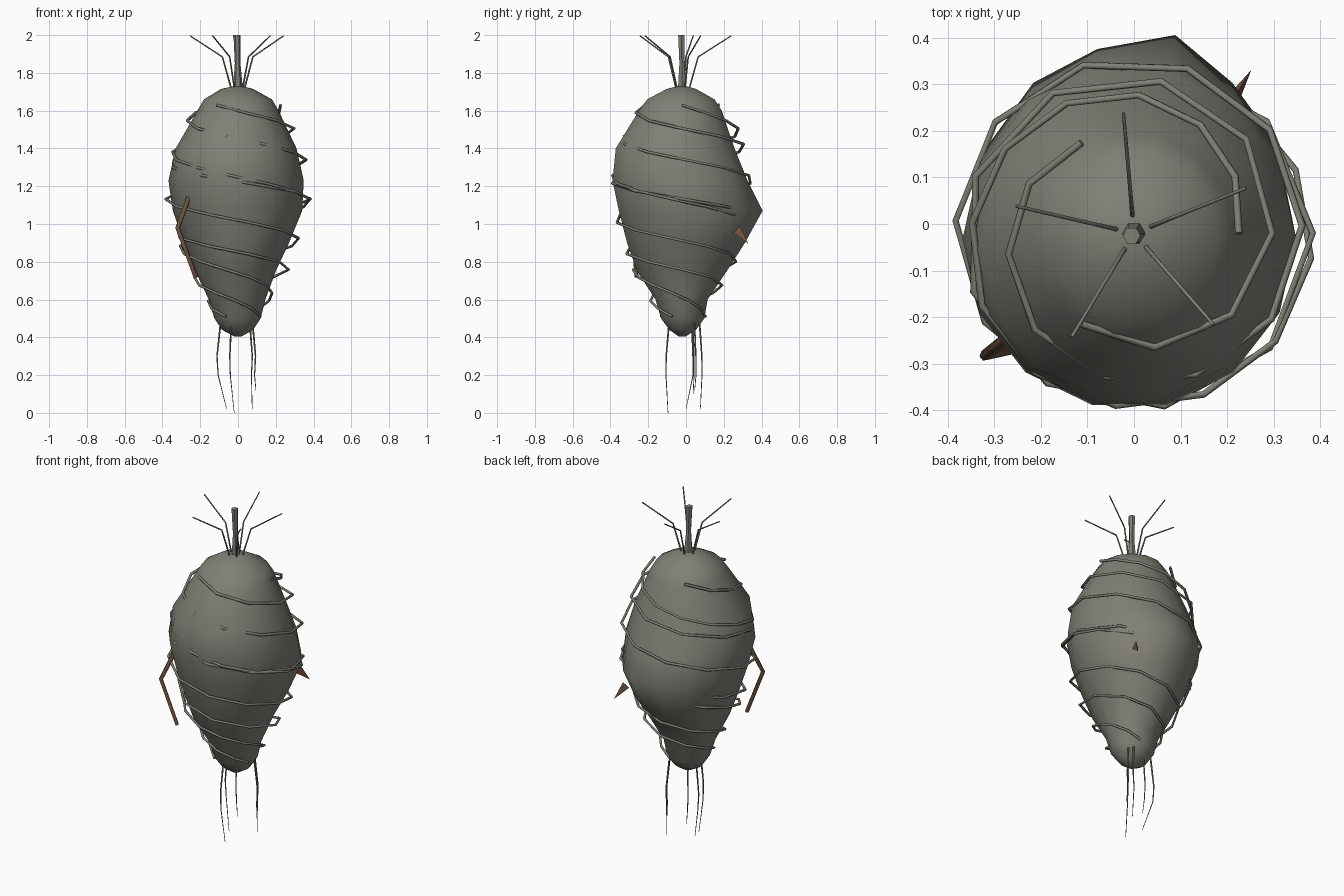
import bpy, bmesh
from math import sin, cos, tau, radians
from mathutils import Vector

cube = bpy.data.objects.get("Cube")
if cube:
    bpy.data.objects.remove(cube, do_unlink=True)


def make_material(name, color):
    mat = bpy.data.materials.new(name)
    mat.use_nodes = True
    mat.diffuse_color = (*color, 1)
    shader = mat.node_tree.nodes["Principled BSDF"]
    shader.inputs["Base Color"].default_value = (*color, 1)
    shader.inputs["Roughness"].default_value = 0.9
    return mat


grey = make_material("husk grey", (0.215, 0.215, 0.185))
brown = make_material("bark brown", (0.16, 0.085, 0.052))
AXIS = Vector((0, -0.02, 0))


def add_mesh(name, mesh, mat, smooth=True):
    obj = bpy.data.objects.new(name, mesh)
    bpy.context.scene.collection.objects.link(obj)
    mesh.materials.clear()
    mesh.materials.append(mat)
    for poly in mesh.polygons:
        poly.use_smooth = smooth
    return obj


def tube(name, points, start, end, mat):
    """Thin tapering tube along a list of points."""
    curve = bpy.data.curves.new(name + " path", "CURVE")
    curve.dimensions = "3D"
    curve.bevel_depth = 1
    curve.bevel_resolution = 1
    curve.use_fill_caps = True
    spline = curve.splines.new("POLY")
    spline.points.add(len(points) - 1)
    for i, (target, point) in enumerate(zip(spline.points, points)):
        target.co = (*point, 1)
        target.radius = start + (end - start) * i / (len(points) - 1)
    helper = bpy.data.objects.new(name + " path", curve)
    bpy.context.scene.collection.objects.link(helper)
    bpy.context.view_layer.update()
    graph = bpy.context.evaluated_depsgraph_get()
    mesh = bpy.data.meshes.new_from_object(helper.evaluated_get(graph))
    bpy.data.objects.remove(helper, do_unlink=True)
    return add_mesh(name, mesh, mat)


def loft(name, rings, sides, mat, smooth=True):
    """Skin elliptical rings given as height, left, right, front, back."""
    bm = bmesh.new()
    loops = []
    for z, x0, x1, y0, y1 in rings:
        loops.append([bm.verts.new(((x0 + x1) / 2 + (x1 - x0) / 2 * cos(tau * k / sides),
                                    (y0 + y1) / 2 + (y1 - y0) / 2 * sin(tau * k / sides), z))
                      for k in range(sides)])
    for low, high in zip(loops, loops[1:]):
        for k in range(sides):
            n = (k + 1) % sides
            bm.faces.new((low[k], low[n], high[n], high[k]))
    for loop, order in ((loops[0], -1), (loops[-1], 1)):
        cap = bm.faces.new(loop[::order])
        bmesh.ops.poke(bm, faces=[cap])
    mesh = bpy.data.meshes.new(name)
    bm.to_mesh(mesh)
    bm.free()
    return add_mesh(name, mesh, mat, smooth)


# Bulbous body, leaning slightly to the back at its widest
body_rings = [
    (.405, -.02, .02, -.04, 0), (.44, -.085, .08, -.09, .055),
    (.5, -.125, .12, -.135, .1), (.6, -.155, .145, -.165, .118),
    (.75, -.225, .2, -.265, .222), (.9, -.285, .27, -.32, .32),
    (1.07, -.345, .34, -.365, .385), (1.23, -.368, .348, -.398, .335),
    (1.4, -.33, .31, -.38, .265), (1.6, -.215, .215, -.255, .195),
    (1.66, -.18, .18, -.21, .155), (1.715, -.09, .08, -.105, .055),
    (1.728, -.03, .03, -.05, .01),
]
body = loft("body", body_rings, 14, grey)
for vert in body.data.vertices:
    reach = (vert.co - Vector((0.085, 0.375, 1.07))).length
    if reach < 0.05:
        vert.co += Vector((0.015, 0.03, 0))

# Hexagonal stem with a narrow waist
stem_rings = [(z, x - r, x + r, AXIS.y + x - r, AXIS.y + x + r)
              for z, r, x in ((1.7, .027, 0), (1.85, .015, -.002), (2, .019, -.005))]
loft("stem", stem_rings, 6, grey, smooth=False)

# Three vines winding down around the body, each with more turns
vine_profile = [(.51, .13), (.63, .185), (.77, .275), (.95, .335), (1.14, .386),
                (1.35, .36), (1.5, .3), (1.63, .225)]


def vine_radius(z):
    for (z0, r0), (z1, r1) in zip(vine_profile, vine_profile[1:]):
        if z <= z1:
            return r0 + (r1 - r0) * (z - z0) / (z1 - z0)
    return vine_profile[-1][1]


STEPS = 27
for number, turns in enumerate((2.2, 2.6, 3)):
    path = []
    for i in range(STEPS + 1):
        angle = tau * (number / 3 + turns * i / STEPS)
        z = 1.63 - 1.12 * i / STEPS
        r = vine_radius(z)
        path.append(AXIS + Vector((r * cos(angle), r * sin(angle), z)))
    tube(f"vine_{number + 1}", path, 0.008, 0.007, grey)

# Five bent feelers around the stem
for number, degrees in enumerate((22, 95, 167, 239, 311)):
    a = radians(degrees)
    path = [AXIS + Vector((r * cos(a), r * sin(a), z))
            for r, z in ((.035, 1.71), (.085, 1.885), (.26, 1.996))]
    tube(f"feeler_{number + 1}", path, 0.005, 0.0035, grey)

# Hanging rootlets: top position, then tip
rootlets = [((-.103, .035), (-.06, 0, .02)), ((-.04, .04), (-.03, .038, .1)),
            ((-.04, -.1), (-.02, -.095, 0)), ((.07, .08), (.075, .076, .02)),
            ((.086, .05), (.095, .046, .12))]
for number, ((x, y), tip) in enumerate(rootlets):
    path = [Vector((x * .9, y * .9, .47)), Vector((x * 1.08, y * 1.05, .3)),
            Vector((x * 1.02, y * 1.06, .2)), Vector(tip)]
    tube(f"rootlet_{number + 1}", path, 0.005, 0.0015, grey)

# Bent twig on the right front
tube("twig", [(-.26, -.235, 1.14), (-.32, -.282, .98), (-.225, -.262, .72)],
     0.013, 0.011, brown)

# Small flattened thorn on the left back
base, tip = Vector((.213, .268, .965)), Vector((.252, .331, .895))
bm = bmesh.new()
bmesh.ops.create_cone(bm, cap_ends=True, segments=3, radius1=0.03, radius2=0,
                      depth=(tip - base).length)
turn = (tip - base).to_track_quat("Z", "Y").to_matrix()
for vert in bm.verts:
    vert.co.x *= 0.6
    vert.co = turn @ vert.co + (base + tip) / 2
thorn_mesh = bpy.data.meshes.new("thorn")
bm.to_mesh(thorn_mesh)
bm.free()
add_mesh("thorn", thorn_mesh, brown, smooth=False)
